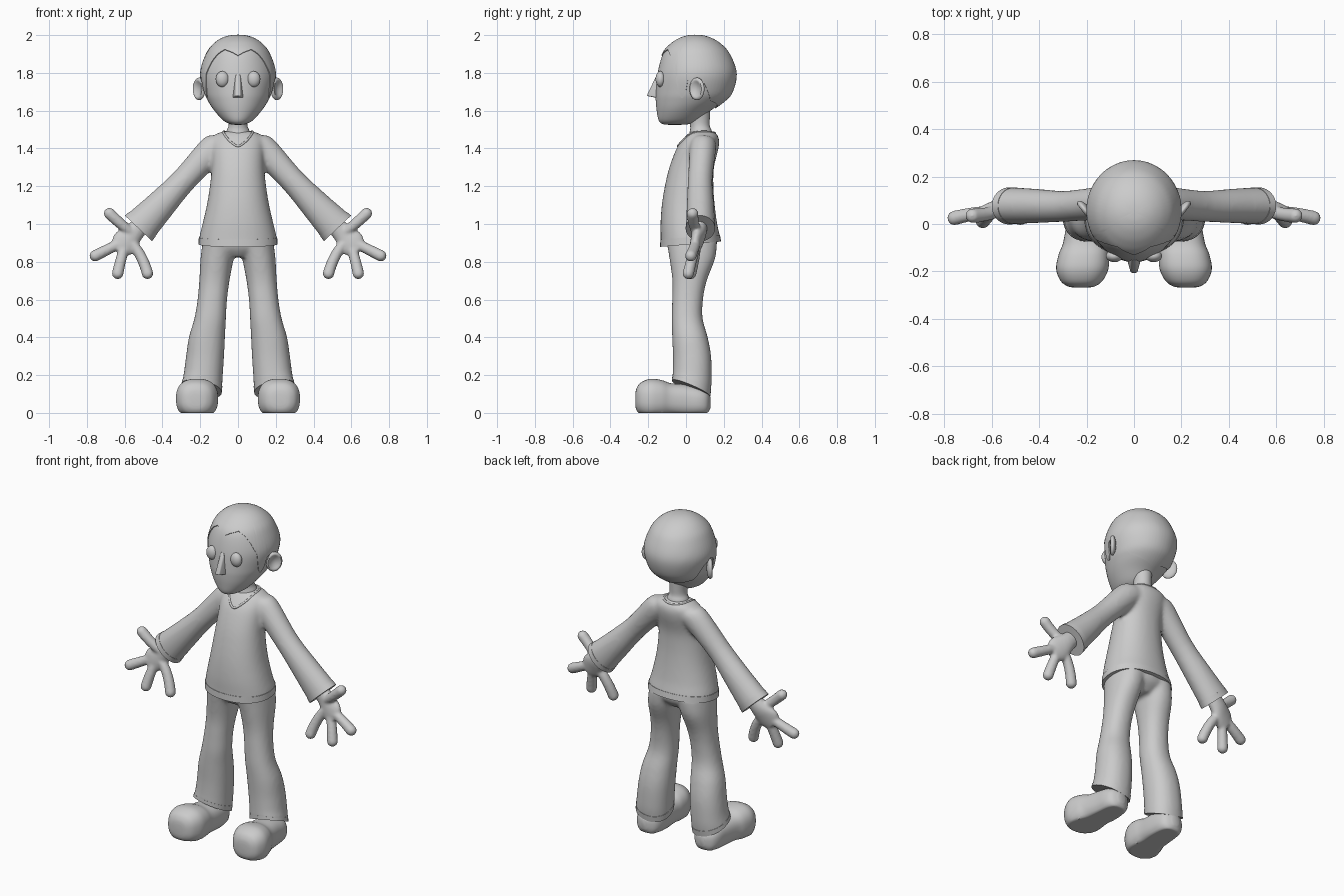
import bpy, bmesh
from math import sin, cos, pi, radians, copysign
from mathutils import Vector, Matrix
from mathutils.bvhtree import BVHTree

if "Cube" in bpy.data.objects:
    bpy.data.objects.remove(bpy.data.objects["Cube"])


def spow(a, p):
    return copysign(abs(a) ** p, a)


def ring(c, u, v):
    return list(c) + list(u) + list(v)


def hring(z, x0, x1, y0, y1, tx=0, ty=0):
    """Horizontal ring spanning x0..x1, y0..y1, optionally tilted."""
    return ring(((x0 + x1) / 2, (y0 + y1) / 2, z),
                ((x1 - x0) / 2, 0, tx), (0, (y1 - y0) / 2, ty))


def catmull(rows, sub):
    """Smoothly resample a list of rings."""
    out = []
    for i in range(len(rows) - 1):
        a, b = rows[max(i - 1, 0)], rows[i]
        c, d = rows[i + 1], rows[min(i + 2, len(rows) - 1)]
        for s in range(sub):
            t = s / sub
            out.append([0.5 * (2 * q + (r - p) * t + (2 * p - 5 * q + 4 * r - w) * t * t
                               + (3 * q - p - 3 * r + w) * t ** 3)
                        for p, q, r, w in zip(a, b, c, d)])
    return out + [rows[-1]]


def skin_rows(bm, rows, cap=True):
    n = len(rows[0])
    for a, b in zip(rows, rows[1:]):
        for i in range(n):
            bm.faces.new((a[i], a[(i + 1) % n], b[(i + 1) % n], b[i]))
    if cap:
        bm.faces.new(rows[0])
        bm.faces.new(rows[-1])


def loft(bm, rings, sub=4, n=40, p=2.0, floor=None):
    rows = []
    for r in catmull(rings, sub):
        c, u, v = Vector(r[:3]), Vector(r[3:6]), Vector(r[6:])
        row = []
        for i in range(n):
            a = 2 * pi * i / n
            co = c + u * spow(cos(a), 2 / p) + v * spow(sin(a), 2 / p)
            if floor is not None:
                co.z = max(co.z, floor)
            row.append(bm.verts.new(co))
        rows.append(row)
    skin_rows(bm, rows)


def finish(name, bm, mirror=False, voxel=None, smooth=6):
    bmesh.ops.recalc_face_normals(bm, faces=bm.faces)
    me = bpy.data.meshes.new(name)
    bm.to_mesh(me)
    me.shade_smooth()
    me.set_sharp_from_angle(angle=radians(45))
    ob = bpy.data.objects.new(name, me)
    bpy.context.collection.objects.link(ob)
    if mirror:
        m = ob.modifiers.new("mirror", 'MIRROR')
        m.use_mirror_merge = False
    if voxel:
        m = ob.modifiers.new("fuse", 'REMESH')
        m.mode, m.voxel_size, m.use_smooth_shade = 'VOXEL', voxel, True
        m = ob.modifiers.new("soften", 'SMOOTH')
        m.factor, m.iterations = 0.5, smooth
    return ob


def band(name, a, b, grow, mirror=False, p=2.0):
    """Thin raised hem between two rings."""
    bm = bmesh.new()
    g = [r[:3] + [k * grow for k in r[3:]] for r in (a, b)]
    loft(bm, g, sub=2, p=p)
    finish(name, bm, mirror)


# Head
head = bmesh.new()
loft(head, [hring(z, -w, w, f, b) for z, w, f, b in (
    (1.525, .015, -.09, -.03), (1.53, .045, -.125, .02), (1.55, .08, -.145, .07),
    (1.60, .125, -.155, .13), (1.65, .158, -.16, .20), (1.70, .179, -.16, .243),
    (1.80, .196, -.15, .264), (1.90, .165, -.122, .227), (1.95, .128, -.08, .183),
    (1.98, .085, -.033, .135), (1.994, .042, .01, .09), (1.997, .004, .046, .054))],
    n=64, sub=5)
tree = BVHTree.FromBMesh(head)
finish("head", head)

# Hair: cap cast onto the head, bounded by the hairline (angle round, angle down)
hairline = [(0, 58), (10, 53), (26, 48), (38, 55), (47, 65), (58, 87), (61, 113), (65, 122),
            (69, 122), (74, 114), (78, 96), (90, 91), (104, 101), (120, 129), (180, 148)]


def limit(phi):
    for (a, s), (b, t) in zip(hairline, hairline[1:]):
        if phi <= b:
            return s + (t - s) * (phi - a) / (b - a)


hair, rows, centre = bmesh.new(), [], Vector((0, .05, 1.78))
steps = [(.02 + .98 * k / 26, .005) for k in range(27)] + [(1.0, -.012)]
for f, off in steps:
    row = []
    for i in range(180):
        deg = i * 2
        th = radians(limit(min(deg, 360 - deg)) * f)
        d = Vector((sin(th) * sin(radians(deg)), -sin(th) * cos(radians(deg)), cos(th)))
        hit = tree.ray_cast(centre, d)[0] or centre + d * .2
        row.append(hair.verts.new(hit + d * off))
    rows.append(row)
skin_rows(hair, rows, cap=False)
hair.faces.new(rows[0])
finish("hair", hair)

# Eyes
bm = bmesh.new()
bmesh.ops.create_uvsphere(bm, u_segments=24, v_segments=16, radius=1,
                          matrix=Matrix.Translation((.083, -.135, 1.767)) @ Matrix.Diagonal((.035, .026, .042, 1)))
finish("eyes", bm, mirror=True)

# Nose: wedge with softened edges
bm = bmesh.new()
v = [bm.verts.new(c) for c in ((-.012, -.15, 1.80), (.012, -.15, 1.80), (-.033, -.14, 1.665),
                               (.033, -.14, 1.665), (-.014, -.208, 1.678), (.014, -.208, 1.678))]
for f in ((0, 1, 5, 4), (0, 4, 2), (1, 3, 5), (2, 4, 5, 3), (0, 2, 3, 1)):
    bm.faces.new([v[i] for i in f])
bmesh.ops.bevel(bm, geom=bm.edges[:], offset=.007, segments=3, affect='EDGES', profile=.5)
finish("nose", bm)

# Ears: flattened dished ellipsoids flaring backwards
bm = bmesh.new()
bmesh.ops.create_uvsphere(bm, u_segments=32, v_segments=20, radius=1,
                          matrix=Matrix.Rotation(pi / 2, 4, 'Y'))
for vt in bm.verts:
    rr = vt.co.y ** 2 + vt.co.z ** 2
    if vt.co.x > 0:
        vt.co.x -= 1.1 * max(0, 1 - rr / .6)
bm.transform(Matrix.Translation((.206, .058, 1.715)) @ Matrix.Rotation(radians(-38), 4, 'Z')
             @ Matrix.Diagonal((.02, .048, .06, 1)))
finish("ears", bm, mirror=True)

# Neck
bm = bmesh.new()
loft(bm, [hring(z, -w, w, f, b) for z, w, f, b in (
    (1.43, .08, .0, .15), (1.49, .062, .02, .137), (1.52, .05, .022, .126),
    (1.56, .05, .015, .126), (1.63, .06, .0, .13))])
finish("neck", bm)

# Shirt: torso and sleeves fused together
bm = bmesh.new()
torso = [hring(z, -w, w, f, b, 0, t) for z, w, f, b, t in (
    (.893, .207, -.135, .184, .014), (.93, .205, -.134, .178, .012), (1.0, .188, -.135, .165, 0),
    (1.1, .165, -.128, .152, 0), (1.2, .149, -.112, .145, 0), (1.3, .139, -.088, .148, 0),
    (1.4, .14, -.05, .172, 0), (1.45, .137, -.015, .175, 0), (1.477, .115, .01, .162, 0),
    (1.492, .07, .03, .14, 0))]
loft(bm, torso, p=2.2, n=56)


def arm_ring(x, y, z, rn, ry):
    return ring((x, y, z), (.727 * rn, 0, .687 * rn), (0, ry, 0))


sleeve = [arm_ring(*a) for a in ((.09, .09, 1.425, .07, .07), (.14, .088, 1.39, .076, .07),
                                 (.285, .075, 1.234, .067, .065), (.41, .076, 1.10, .08, .072),
                                 (.505, .077, 1.0, .094, .077), (.527, .076, .977, .098, .077))]
half = bmesh.new()
loft(half, sleeve)
tmp = bpy.data.meshes.new("sleeve_half")
half.to_mesh(tmp)
bm.from_mesh(tmp)
tmp.transform(Matrix.Diagonal((-1, 1, 1, 1)))
bm.from_mesh(tmp)
bpy.data.meshes.remove(tmp)
finish("shirt", bm, voxel=.011, smooth=8)
shirt_tree = BVHTree.FromBMesh(bm)
band("shirt_hem", torso[0], torso[1], 1.012, p=2.2)
band("sleeve_cuffs", sleeve[-2], sleeve[-1], 1.01, mirror=True)

# Collar: bead along the V neckline, laid on the shirt
cu = bpy.data.curves.new("collar", 'CURVE')
cu.dimensions, cu.bevel_depth, cu.bevel_resolution = '3D', .006, 3
sp = cu.splines.new('NURBS')
side = [(.03, -.03, 1.425), (.06, .0, 1.455), (.078, .04, 1.485), (.078, .09, 1.488), (.06, .135, 1.48)]
loop = [(0, -.045, 1.408)] + side + [(0, .15, 1.47)] + [(-x, y, z) for x, y, z in reversed(side)]
sp.points.add(len(loop) - 1)
for pt, c in zip(sp.points, loop):
    pt.co = (*shirt_tree.find_nearest(Vector(c))[0], 1)
sp.use_cyclic_u, sp.order_u = True, 3
bpy.context.collection.objects.link(bpy.data.objects.new("collar", cu))

# Hands: palm plus thumb and three fingers fused
bm = bmesh.new()
loft(bm, [arm_ring(*a) for a in ((.49, .075, 1.02, .045, .04), (.555, .07, .95, .055, .038),
                                 (.60, .055, .90, .072, .033), (.635, .045, .86, .05, .025))])
for path in (((.56, .06, .95), (.62, .042, 1.0), (.68, .035, 1.055)),
             ((.62, .05, .90), (.69, .04, .865), (.756, .025, .832)),
             ((.60, .05, .88), (.62, .03, .81), (.637, .012, .738)),
             ((.565, .055, .90), (.515, .045, .83), (.479, .025, .738))):
    a, b, c = map(Vector, path)
    for k in range(17):
        t = k / 16
        co = a * (1 - t) * (1 - 2 * t) + b * 4 * t * (1 - t) + c * t * (2 * t - 1)
        bmesh.ops.create_icosphere(bm, subdivisions=2, radius=.028 + .004 * t,
                                   matrix=Matrix.Translation(co))
finish("hands", bm, mirror=True, voxel=.007, smooth=8)

# Trousers: two mirrored legs fused with the hips
bm = bmesh.new()
leg = [hring(*a) for a in (
    (.92, .0, .185, -.105, .165), (.82, .022, .198, -.088, .155), (.7, .045, .205, -.072, .11),
    (.6, .058, .214, -.073, .09), (.5, .064, .231, -.076, .088), (.4, .069, .26, -.073, .115),
    (.3, .074, .275, -.069, .133), (.2, .081, .287, -.07, .136, .008, -.02),
    (.155, .084, .295, -.072, .132, .015, -.035), (.128, .087, .299, -.073, .127, .02, -.042))]
loft(bm, leg, p=2.2)
loft(bm, [hring(z, -w, w, f, b) for z, w, f, b in (
    (1.0, .165, -.1, .14), (.92, .188, -.105, .165), (.87, .17, -.095, .155), (.825, .08, -.06, .11))])
finish("trousers", bm, mirror=True, voxel=.011, smooth=6)
band("trouser_cuffs", leg[-2], leg[-1], 1.01, mirror=True, p=2.2)

# Shoes
bm = bmesh.new()
loft(bm, [ring((x, y, z), (w, 0, 0), (0, 0, h)) for y, x, w, z, h in (
    (-.268, .222, .03, .07, .03), (-.262, .222, .058, .072, .058), (-.24, .221, .088, .075, .085),
    (-.19, .218, .11, .075, .105), (-.13, .212, .106, .075, .099), (-.08, .205, .094, .07, .087),
    (0, .198, .087, .065, .085), (.07, .197, .08, .06, .075), (.11, .197, .06, .055, .06),
    (.13, .197, .02, .055, .028))], p=2.5, floor=0)
finish("shoes", bm, mirror=True)
